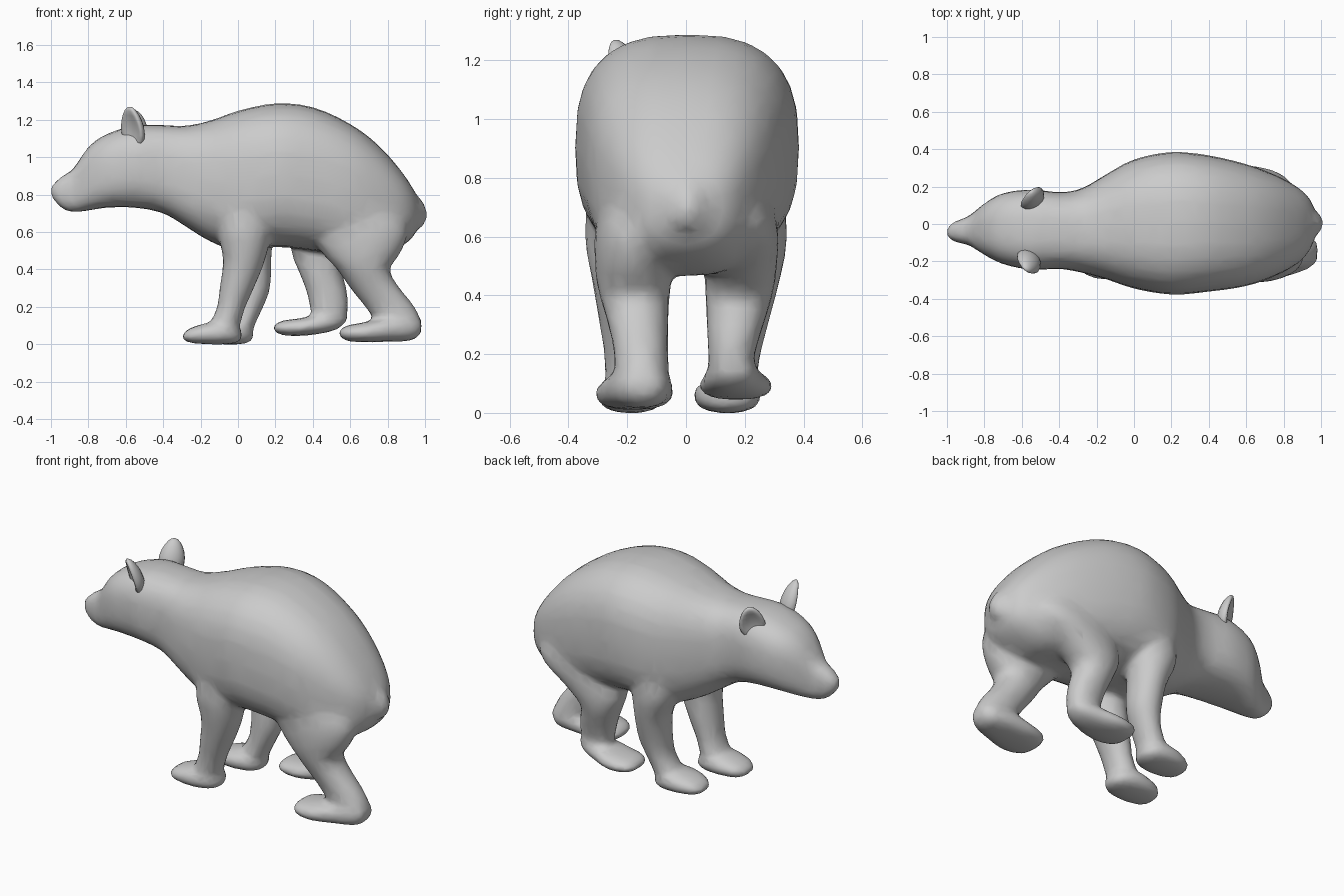
import bpy, bmesh
from math import sin, cos, pi, radians
from mathutils import Vector, Matrix


def catmull(rows, steps=3):
    """Smoothly interpolate cross-section rows."""
    out = []
    for i in range(len(rows) - 1):
        a, b = rows[max(i - 1, 0)], rows[i]
        c, d = rows[i + 1], rows[min(i + 2, len(rows) - 1)]
        for s in range(steps):
            t = s / steps
            out.append([0.5 * (2 * q + (r - p) * t + (2 * p - 5 * q + 4 * r - w) * t * t
                               + (3 * q - p - 3 * r + w) * t ** 3)
                        for p, q, r, w in zip(a, b, c, d)])
    return out + [list(rows[-1])]


def loft(bm, axis, rows, power=2.0, n=28):
    """Closed superelliptic loft. Rows: position on axis, then min/max of the two other axes."""
    rings = []
    for t, u0, u1, v0, v1 in catmull(rows):
        ring = []
        for k in range(n):
            c, s = cos(2 * pi * k / n), sin(2 * pi * k / n)
            c = abs(c) ** (2 / power) * (1 if c >= 0 else -1)
            s = abs(s) ** (2 / power) * (1 if s >= 0 else -1)
            u = (u0 + u1) / 2 + (u1 - u0) / 2 * c
            v = (v0 + v1) / 2 + (v1 - v0) / 2 * s
            ring.append(bm.verts.new((t, u, v) if axis == 'x' else (u, v, t)))
        rings.append(ring)
    for a, b in zip(rings, rings[1:]):
        for k in range(n):
            j = (k + 1) % n
            bm.faces.new((a[k], a[j], b[j], b[k]))
    bm.faces.new(rings[0])
    bm.faces.new(rings[-1])


def make_object(name, bm):
    bmesh.ops.recalc_face_normals(bm, faces=bm.faces[:])
    mesh = bpy.data.meshes.new(name)
    bm.to_mesh(mesh)
    bm.free()
    for p in mesh.polygons:
        p.use_smooth = True
    ob = bpy.data.objects.new(name, mesh)
    bpy.context.collection.objects.link(ob)
    return ob


bm = bmesh.new()

# Torso, neck and head (x, y range, z range)
loft(bm, 'x', [
    (-1.003, -.06, -.03, .80, .84), (-.98, -.085, 0, .765, .865),
    (-.94, -.10, .02, .725, .90), (-.88, -.115, .045, .705, .94),
    (-.80, -.165, .11, .715, 1.055), (-.70, -.215, .165, .73, 1.125),
    (-.55, -.245, .185, .73, 1.17), (-.40, -.24, .17, .70, 1.172),
    (-.28, -.26, .19, .63, 1.168), (-.15, -.295, .265, .55, 1.195),
    (0, -.345, .345, .50, 1.248), (.2, -.378, .385, .52, 1.288),
    (.4, -.362, .367, .50, 1.268), (.6, -.332, .32, .47, 1.178),
    (.75, -.28, .265, .47, 1.065), (.87, -.215, .20, .52, .93),
    (.94, -.14, .135, .58, .825), (.975, -.05, .05, .66, .75)], 2.7)

# Tail
loft(bm, 'z', [
    (.62, .93, .97, -.01, .03), (.64, .90, .997, -.055, .06),
    (.70, .88, 1.012, -.065, .075), (.76, .86, .99, -.055, .065), (.82, .86, .94, -.02, .03)])

# Leg columns (z, x range, y range)
legs = [
    # front, near side
    [(.78, -.08, .18, -.33, -.12), (.6, -.105, .175, -.345, -.09), (.45, -.08, .145, -.32, -.08),
     (.3, -.098, .085, -.295, -.085), (.2, -.112, .04, -.28, -.095),
     (.1, -.15, .01, -.275, -.095), (.02, -.14, -.01, -.26, -.11)],
    # front, far side
    [(.78, -.06, .18, .12, .33), (.6, -.08, .185, .09, .345), (.45, -.02, .178, .08, .32),
     (.3, -.01, .172, .075, .28), (.2, -.02, .135, .075, .255),
     (.1, -.07, .09, .07, .24), (.02, -.06, .06, .09, .22)],
    # rear, near side
    [(.90, .45, .72, -.24, -.06), (.65, .36, .90, -.305, -.03), (.5, .44, .875, -.31, -.045),
     (.4, .53, .812, -.295, -.055), (.3, .60, .865, -.265, -.06), (.2, .68, .945, -.245, -.06),
     (.1, .75, .985, -.24, -.06), (.03, .78, .95, -.22, -.08)],
    # rear, far side
    [(.90, .45, .70, .06, .24), (.65, .32, .86, .03, .31), (.5, .285, .68, .06, .31),
     (.4, .32, .565, .065, .295), (.3, .36, .58, .07, .265), (.2, .385, .59, .075, .235),
     (.11, .40, .565, .08, .23)],
]
for rows in legs:
    loft(bm, 'z', rows, 2.1)

# Paws (x, y range, z range)
paws = [
    [(-.30, -.23, -.16, .03, .05), (-.26, -.275, -.10, .008, .085), (-.16, -.30, -.075, 0, .115),
     (-.06, -.29, -.08, 0, .12), (.0, -.25, -.11, .01, .09), (.02, -.21, -.15, .03, .07)],
    [(-.23, .10, .18, .03, .05), (-.19, .05, .225, .008, .085), (-.09, .025, .255, 0, .115),
     (.01, .04, .25, 0, .12), (.06, .08, .22, .01, .09), (.08, .12, .18, .03, .07)],
    [(.54, -.23, -.12, .05, .07), (.58, -.285, -.07, .018, .10), (.69, -.31, -.045, .01, .12),
     (.82, -.28, -.045, .015, .15), (.93, -.24, -.06, .02, .16), (.98, -.2, -.1, .06, .13)],
    [(.19, .12, .23, .075, .095), (.23, .07, .28, .05, .125), (.34, .045, .295, .045, .14),
     (.46, .06, .26, .06, .17), (.54, .085, .235, .085, .19), (.585, .12, .2, .13, .17)],
]
for rows in paws:
    loft(bm, 'x', rows, 2.4)

# Fuse the parts into one skin, soften the joints, reduce to a coarse mesh
body = make_object("bear_body", bm)
remesh = body.modifiers.new("fuse", 'REMESH')
remesh.mode = 'VOXEL'
remesh.voxel_size = 0.016
remesh.use_smooth_shade = True
soft = body.modifiers.new("soften", 'SMOOTH')
soft.factor = 0.5
soft.iterations = 10
coarse = body.modifiers.new("coarsen", 'DECIMATE')
coarse.ratio = 0.12


# Cupped ears: thick flattened sphere with a dent in the front half
def ear(name, base, tip, turn, width):
    bm = bmesh.new()
    bmesh.ops.create_uvsphere(bm, u_segments=16, v_segments=10, radius=1)
    for v in bm.verts:
        if v.co.x < 0:
            rim = v.co.y ** 2 + v.co.z ** 2
            v.co.x = v.co.x * 0.5 + 0.55 * max(0, 1 - rim * 1.3)
        taper = 1.0 - 0.22 * v.co.z
        v.co = Vector((v.co.x * .055 * taper, v.co.y * width * taper, v.co.z))
    base, tip = Vector(base), Vector(tip)
    axis = tip - base
    tilt = Vector((0, 0, 1)).rotation_difference(axis).to_matrix().to_4x4()
    size = Matrix.Diagonal((1, 1, axis.length / 2, 1))
    bm.transform(Matrix.Translation((base + tip) / 2) @ tilt
                 @ Matrix.Rotation(radians(turn), 4, 'Z') @ size)
    return make_object(name, bm)


ear("ear_near", (-.555, -.175, 1.05), (-.58, -.245, 1.27), 50, .072)
ear("ear_far", (-.545, .115, 1.05), (-.55, .175, 1.25), -50, .072)
